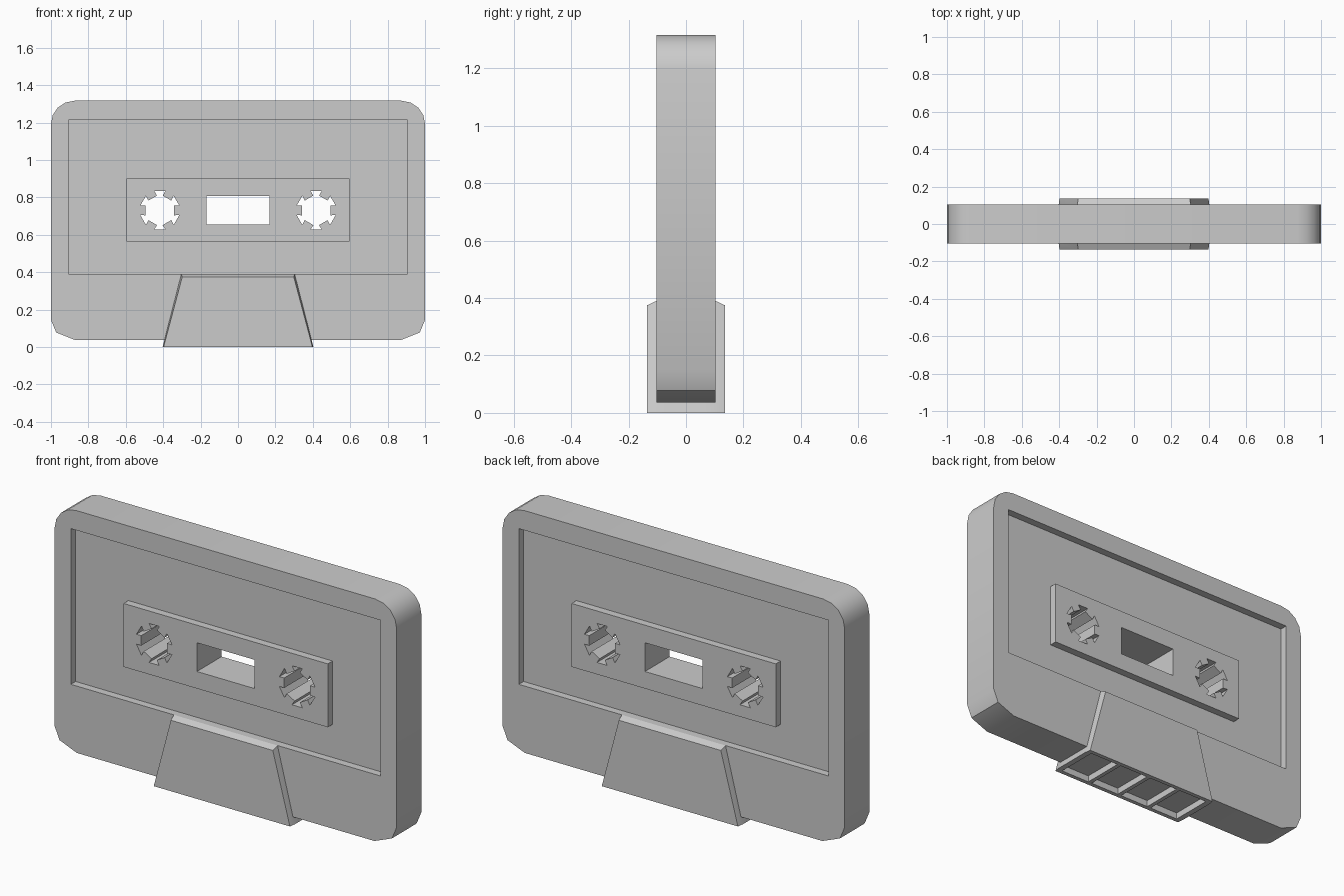
import bpy, bmesh, math

if "Cube" in bpy.data.objects:
    bpy.data.objects.remove(bpy.data.objects["Cube"])

def make_object(name, verts, faces):
    me = bpy.data.meshes.new(name)
    bm = bmesh.new()
    vs = [bm.verts.new(v) for v in verts]
    for f in faces:
        bm.faces.new([vs[i] for i in f])
    bmesh.ops.recalc_face_normals(bm, faces=bm.faces)
    bm.to_mesh(me)
    bm.free()
    ob = bpy.data.objects.new(name, me)
    bpy.context.collection.objects.link(ob)
    return ob

def loft(name, sections):
    """Join equal-length (x, y, z) outlines into a closed solid."""
    n, m = len(sections[0]), len(sections)
    verts = [p for s in sections for p in s]
    faces = [list(range(n)), list(range((m - 1) * n, m * n))]
    for k in range(m - 1):
        for i in range(n):
            j = (i + 1) % n
            faces.append((k*n + i, k*n + j, (k+1)*n + j, (k+1)*n + i))
    return make_object(name, verts, faces)

def prism(name, outline, y0, y1):
    return loft(name, [[(x, y, z) for x, z in outline] for y in (y0, y1)])

def rect(x, z0, z1, cx=0):
    return [(cx - x, z0), (cx + x, z0), (cx + x, z1), (cx - x, z1)]

def boolean(ob, tool, op='DIFFERENCE'):
    mod = ob.modifiers.new(op, 'BOOLEAN')
    mod.operation, mod.solver, mod.object = op, 'EXACT', tool
    tool.hide_render = True
    bpy.context.view_layer.objects.active = ob
    bpy.ops.object.modifier_apply(modifier=mod.name)
    bpy.data.objects.remove(tool)

T = 0.103          # half thickness of the shell
D = 0.04           # recess depth

# Shell outline with rounded corners, right half then mirrored
half = [(0.87, 0.037), (0.972, 0.078), (1.0, 0.145)]
r = 0.125
half += [(1 - r + r * math.cos(a), 1.317 - r + r * math.sin(a))
         for a in (math.radians(22.5 * k) for k in range(5))]
body = prism("cassette_shell", half + [(-x, z) for x, z in reversed(half)], -T, T)

# Label recess on both faces, with the raised centre panel left in it
for s in (-1, 1):
    boolean(body, prism("recess_cutter", rect(0.905, 0.39, 1.213), s * (T - D), s * 0.3))
boolean(body, prism("centre_panel", rect(0.597, 0.565, 0.90), -T, T), 'UNION')

# Window opening
boolean(body, prism("window_cutter", rect(0.168, 0.655, 0.807), -0.3, 0.3))

# Reel holes with six flared notches
def reel_outline(cx, cz):
    pts = []
    for k in range(6):
        a = math.radians(90 + 60 * k)
        for rad, w in ((0.079, -0.015), (0.103, -0.03), (0.103, 0.03), (0.079, 0.015)):
            pts.append((cx + rad * math.cos(a) - w * math.sin(a),
                        cz + rad * math.sin(a) + w * math.cos(a)))
    return pts

for s in (-1, 1):
    boolean(body, prism("reel_cutter", reel_outline(s * 0.418, 0.731), -0.3, 0.3))

# Thick trapezoid at the tape opening, bevelled along its top
def trapezoid(y, bottom, top, z):
    return [(-bottom, y, 0), (bottom, y, 0), (top, y, z), (-top, y, z)]

steps = [(0.135, 0.398, 0.298, 0.375), (T, 0.403, 0.303, 0.39), (0.06, 0.403, 0.34, 0.24)]
guard = loft("tape_guard",
             [trapezoid(-y, b, t, z) for y, b, t, z in steps] +
             [trapezoid(y, b, t, z) for y, b, t, z in reversed(steps)])

# Four pockets in its underside
for k in range(4):
    boolean(guard, prism("pocket_cutter", rect(0.085, -0.1, 0.034, (k - 1.5) * 0.192), -0.113, 0.113))

for ob in (body, guard):
    bpy.ops.object.select_all(action='DESELECT')
    ob.select_set(True)
    bpy.context.view_layer.objects.active = ob
    bpy.ops.object.shade_smooth_by_angle(angle=math.radians(40 if ob is body else 20))
